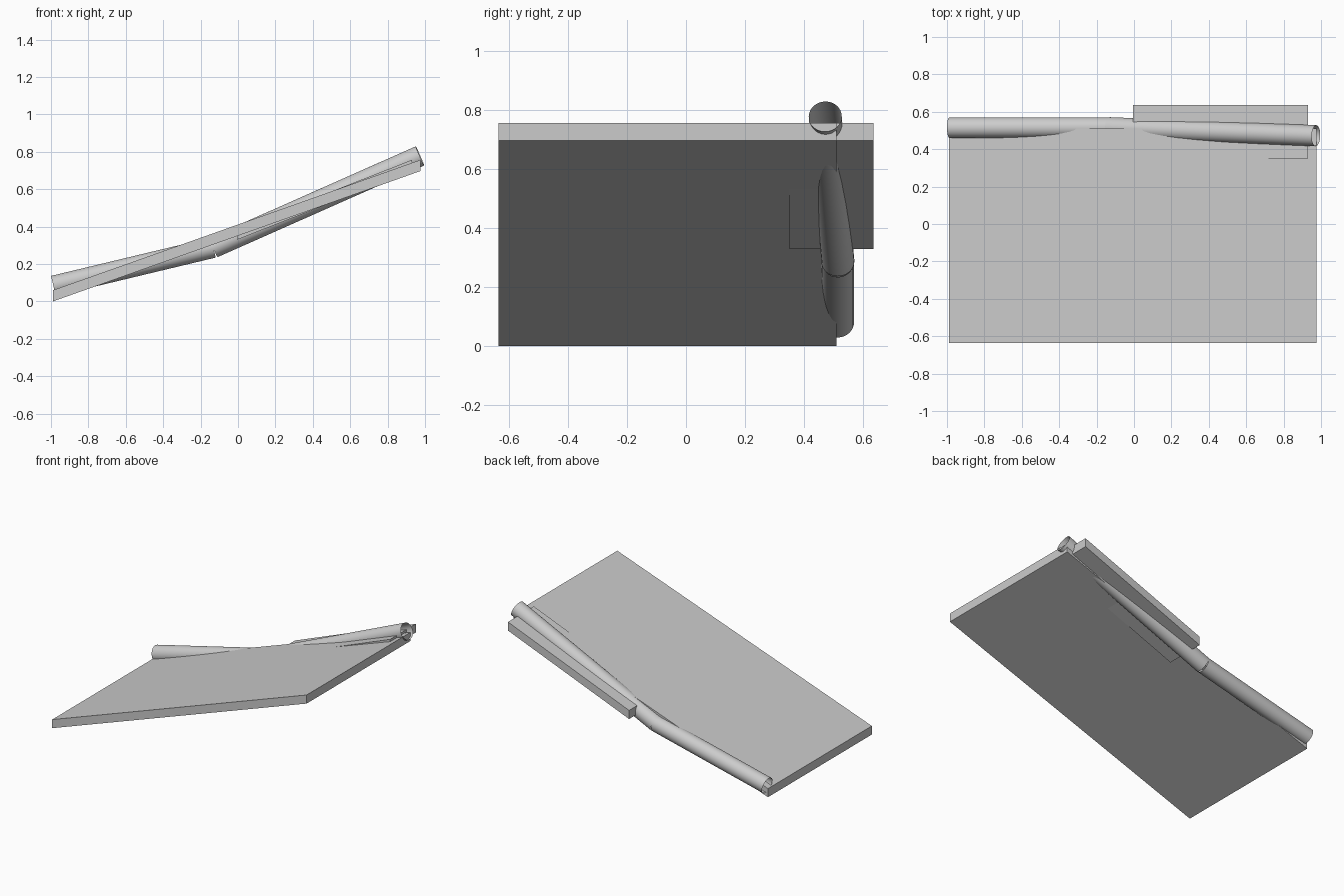
import bpy, bmesh
from mathutils import Vector

cube = bpy.data.objects.get("Cube")
if cube:
    bpy.data.objects.remove(cube, do_unlink=True)

grey = bpy.data.materials.new("light_grey")
grey.use_nodes = True
COLOUR = (0.6, 0.6, 0.6, 1)
grey.diffuse_color = COLOUR
grey.node_tree.nodes["Principled BSDF"].inputs["Base Color"].default_value = COLOUR


def finish(name, bm):
    mesh = bpy.data.meshes.new(name)
    bm.to_mesh(mesh)
    bm.free()
    mesh.materials.append(grey)
    obj = bpy.data.objects.new(name, mesh)
    bpy.context.collection.objects.link(obj)
    return obj


def sloped_slab(name, x0, x1, y0, y1, z0, z1, thick):
    """Box with upright sides whose bottom rises from z0 to z1 along x."""
    bm = bmesh.new()
    bmesh.ops.create_cube(bm, size=1)
    for v in bm.verts:
        right, back, top = (c > 0 for c in v.co)
        v.co = (x1 if right else x0, y1 if back else y0,
                (z1 if right else z0) + thick * top)
    return finish(name, bm)


def open_pipe(name, start, end, radius, sides=32):
    """Smooth pipe without end caps, running from start to end."""
    start, end = Vector(start), Vector(end)
    axis = end - start
    bm = bmesh.new()
    bmesh.ops.create_cone(bm, cap_ends=False, segments=sides, radius1=radius,
                          radius2=radius, depth=axis.length)
    turn = axis.to_track_quat('Z', 'Y').to_matrix()
    bmesh.ops.rotate(bm, verts=bm.verts, matrix=turn)
    bmesh.ops.translate(bm, verts=bm.verts, vec=(start + end) / 2)
    for f in bm.faces:
        f.smooth = True
    return finish(name, bm)


# Large sloping board and the slightly steeper strip at its back edge
sloped_slab("main_board", -0.99, 0.975, -0.635, 0.51, 0, 0.697, 0.06)
sloped_slab("back_strip", -0.005, 0.93, 0.35, 0.635, 0.33, 0.697, 0.06)

# Two pipes that meet in a shallow bend
joint = (-0.132, 0.515, 0.288)
open_pipe("lower_pipe", (-0.987, 0.515, 0.083), joint, 0.055)
open_pipe("upper_pipe", joint, (0.973, 0.472, 0.778), 0.056)
